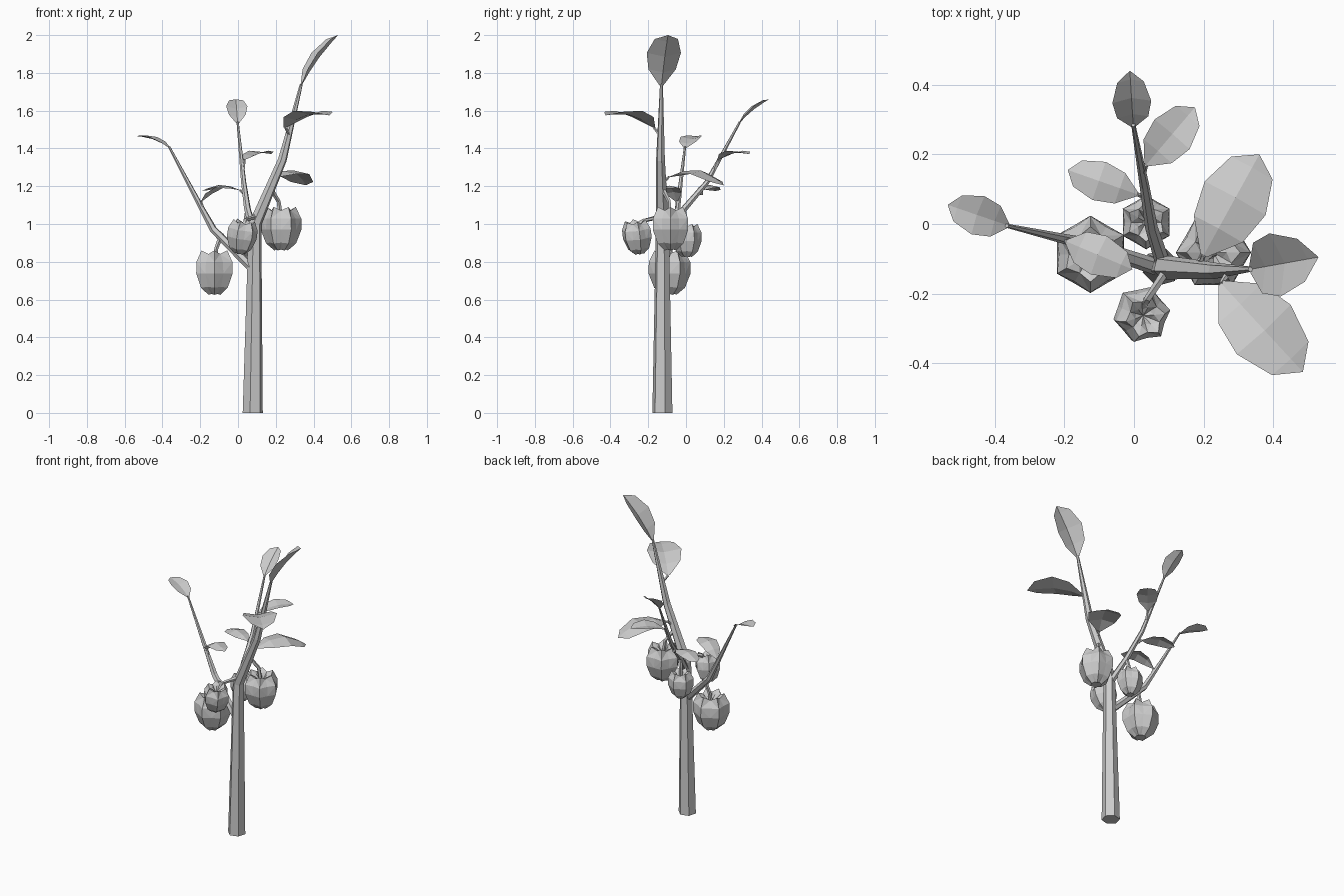
import bpy, bmesh, math
from mathutils import Vector, Matrix

if "Cube" in bpy.data.objects:
    bpy.data.objects.remove(bpy.data.objects["Cube"])


def finish(bm, name, recalc=True):
    if recalc:
        bmesh.ops.recalc_face_normals(bm, faces=bm.faces[:])
    me = bpy.data.meshes.new(name)
    bm.to_mesh(me)
    bm.free()
    ob = bpy.data.objects.new(name, me)
    bpy.context.collection.objects.link(ob)
    return ob


def tube(name, pts, radii, sides=6):
    """Low-poly tapered tube swept along a path."""
    bm = bmesh.new()
    pts = [Vector(p) for p in pts]
    rings = []
    for i, (p, r) in enumerate(zip(pts, radii)):
        t = (pts[min(i + 1, len(pts) - 1)] - pts[max(i - 1, 0)]).normalized()
        if i == 0 and p.z == 0:
            t = Vector((0, 0, 1))
        u = t.cross(Vector((0, 1, 0))).normalized()
        v = t.cross(u)
        rings.append([bm.verts.new(p + r * (u * math.cos(a) + v * math.sin(a)))
                      for a in (math.tau * (k + 0.25) / sides for k in range(sides))])
    for a, b in zip(rings, rings[1:]):
        for k in range(sides):
            j = (k + 1) % sides
            bm.faces.new((a[k], a[j], b[j], b[k]))
    bm.faces.new(rings[0])
    bm.faces.new(rings[-1])
    return finish(bm, name)


def leaf(name, base, tip, half, bow=0.02, cup=0.02, roll=0.0):
    """Creased leaf: a bowed midrib with two lifted, faceted edges."""
    bm = bmesh.new()
    base, tip = Vector(base), Vector(tip)
    d = tip - base
    side = d.cross(Vector((0, 0, 1))).normalized()
    up = side.cross(d).normalized()
    side = Matrix.Rotation(roll, 3, d.normalized()) @ side
    up = side.cross(d).normalized()
    stations = [(0.0, 0.1), (0.25, 0.8), (0.55, 1.0), (0.86, 0.68)]
    rows = []
    for t, w in stations:
        c = base + d * t + up * bow * math.sin(math.pi * t)
        rows.append([bm.verts.new(c - side * half * w + up * cup * w),
                     bm.verts.new(c),
                     bm.verts.new(c + side * half * w + up * cup * w)])
    end = bm.verts.new(tip)
    for a, b in zip(rows, rows[1:]):
        for k in (0, 1):
            bm.faces.new((a[k], a[k + 1], b[k + 1], b[k]))
    for k in (0, 1):
        bm.faces.new((rows[-1][k], rows[-1][k + 1], end))
    return finish(bm, name, False)


def fruit(name, centre, r, z0, z1, phase=0.0, tilt=(0, 0)):
    """Six-lobed pepper: (radius, ridge height, groove height, groove ratio)."""
    prof = [(0.32, 0.0, 0.02, 0.87), (0.72, 0.16, 0.18, 0.87), (0.98, 0.48, 0.48, 0.86),
            (0.97, 0.74, 0.74, 0.82), (0.70, 1.0, 0.92, 0.78), (0.34, 0.90, 0.80, 0.8)]
    bm = bmesh.new()
    h = z1 - z0
    rings = []
    for pr, zr, zg, g in prof:
        ring = []
        for k in range(12):
            a = phase + math.tau * k / 12
            rad = r * pr * 1.03 * (g if k % 2 else 1)
            z = (zg if k % 2 else zr) - 0.5
            ring.append(bm.verts.new((rad * math.cos(a), rad * math.sin(a), z * h)))
        rings.append(ring)
    for a, b in zip(rings, rings[1:]):
        for k in range(12):
            j = (k + 1) % 12
            bm.faces.new((a[k], a[j], b[j], b[k]))
    bm.faces.new(rings[0])
    pit = bm.verts.new((0, 0, 0.24 * h))
    for k in range(12):
        bm.faces.new((rings[-1][k], rings[-1][(k + 1) % 12], pit))
    bmesh.ops.triangulate(bm, faces=[f for f in bm.faces if len(f.verts) == 4])
    ob = finish(bm, name)
    ob.location = (centre[0], centre[1], (z0 + z1) / 2)
    ob.rotation_euler = (tilt[0], tilt[1], 0)
    return ob


# Trunk and its continuing main shoot
tube("trunk", [(.078, -.125, 0), (.09, -.125, 1.0), (.235, -.135, 1.34), (.335, -.13, 1.74)],
     [.055, .035, .024, .008])
# Side branches
tube("left_branch", [(.07, -.125, .77), (-.13, -.06, .97), (-.19, -.045, 1.08), (-.365, -.005, 1.41)],
     [.024, .020, .015, .006])
tube("back_branch", [(.085, -.12, .95), (.05, -.01, 1.08), (.03, .11, 1.22), (-.002, .285, 1.54)],
     [.022, .018, .014, .006])

# Leaves at the branch tips
leaf("main_tip_leaf", (.335, -.13, 1.73), (.53, -.095, 2.0), .092, 0.012, 0.035)
leaf("left_tip_leaf", (-.36, -.005, 1.40), (-.535, .055, 1.465), .058, 0.015, 0.012)
leaf("back_tip_leaf", (-.002, .28, 1.53), (-.012, .44, 1.66), .056, 0.01, 0.018)

# Leaves along the branches, each with a short stalk back to its branch
side_leaves = [
    ("front_leaf", (.25, -.17, 1.51), (.485, -.425, 1.575), .105, .035, .02, .0, (.275, -.135, 1.47)),
    ("right_leaf", (.20, -.09, 1.25), (.36, .20, 1.205), .10, .06, -.02, .0, (.185, -.13, 1.21)),
    ("back_right_leaf", (.035, .17, 1.34), (.175, .335, 1.37), .066, .02, .012, .0, (.025, .15, 1.29)),
    ("back_left_leaf", (.01, .085, 1.18), (-.19, .155, 1.175), .058, .03, -.012, .0, (.035, .08, 1.16)),
    ("inner_left_leaf", (-.195, -.05, 1.12), (-.005, -.13, 1.185), .06, .05, -.012, .0, (-.185, -.045, 1.07)),
]
for name, b, t, half, bow, cup, roll, root in side_leaves:
    leaf(name, b, t, half, bow, cup, roll)
    tube(name + "_stalk", [root, b], [.011, .006], 5)

# Hanging fruits
fruit("right_fruit", (.228, -.082), .107, .86, 1.09)
fruit("left_fruit", (-.125, -.087), .11, .625, .86, math.pi / 2)
fruit("front_fruit", (.02, -.258), .080, .84, 1.02, .2, (.12, .15))
fruit("back_fruit", (.035, .005), .077, .825, 1.0, math.pi / 2)

# Fruit stems
stems = {
    "right": [(.228, -.085, 1.02), (.215, -.09, 1.12), (.165, -.13, 1.2)],
    "left": [(-.125, -.087, .79), (-.115, -.08, .87), (-.085, -.07, .95)],
    "front": [(.022, -.25, .96), (.04, -.215, 1.02), (.095, -.13, 1.04)],
    "back": [(.035, .005, .94), (.04, 0, 1.02), (.05, -.01, 1.07)],
}
for name, path in stems.items():
    tube(name + "_fruit_stem", path, [.013, .011, .013], 5)
